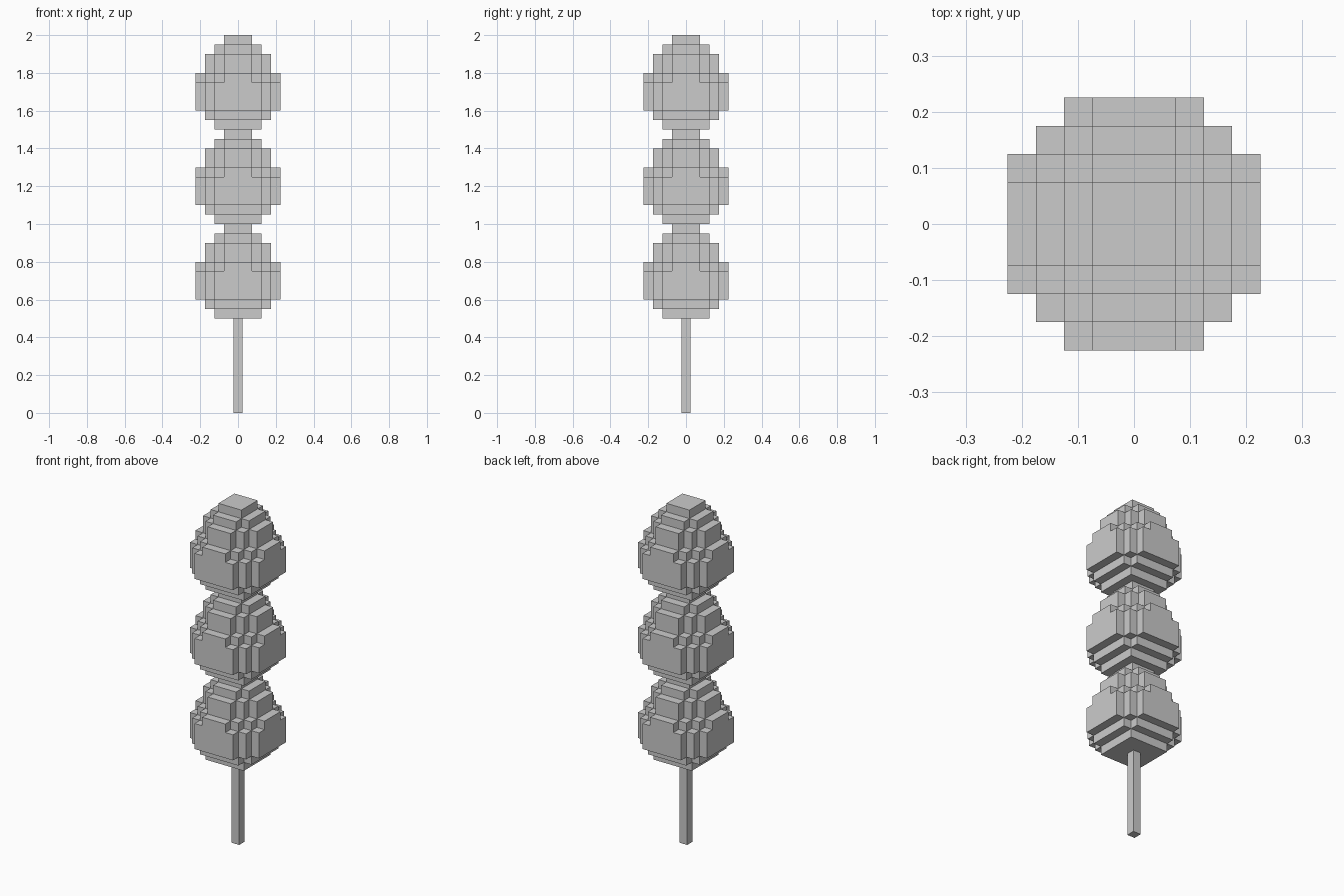
import bpy, bmesh

if "Cube" in bpy.data.objects:
    bpy.data.objects.remove(bpy.data.objects["Cube"])

# Each layer: bottom, top, and the half-sizes (x, y) of its overlapping rectangles
LAYERS = [
    (0.00, 0.05, [(2.5, 2.5)]),
    (0.05, 0.10, [(3.5, 2.5), (2.5, 3.5)]),
    (0.10, 0.25, [(4.5, 2.5), (3.5, 3.5), (2.5, 4.5)]),
    (0.25, 0.30, [(4.5, 1.5), (3.5, 2.5), (2.5, 3.5), (1.5, 4.5)]),
    (0.30, 0.40, [(3.5, 1.5), (2.5, 2.5), (1.5, 3.5)]),
    (0.40, 0.45, [(2.5, 1.5), (1.5, 2.5)]),
    (0.45, 0.50, [(1.5, 1.5)]),
]
U = 0.05  # block size


def blocks(name, layers, z0):
    """Stack block layers into one closed stepped shell."""
    cells = set()
    for lo, hi, rects in layers:
        for k in range(round(lo / U), round(hi / U)):
            for hx, hy in rects:
                for i in range(-int(hx), int(hx) + 1):
                    for j in range(-int(hy), int(hy) + 1):
                        cells.add((i, j, k))
    bm = bmesh.new()
    for c in cells:
        for axis in range(3):
            for s in (-1, 1):
                n = list(c)
                n[axis] += s
                if tuple(n) in cells:
                    continue
                # Outer face of this block
                quad = []
                for a, b in ((-1, -1), (1, -1), (1, 1), (-1, 1)):
                    p = [c[0], c[1], c[2] + 0.5]
                    p[axis] += s / 2
                    p[(axis + 1) % 3] += a * s / 2
                    p[(axis + 2) % 3] += b / 2
                    quad.append(bm.verts.new([v * U for v in p]))
                bm.faces.new(quad)
    bmesh.ops.remove_doubles(bm, verts=bm.verts, dist=0.001)
    # Merge coplanar block faces into large flat panels
    bmesh.ops.dissolve_limit(bm, angle_limit=0.02, verts=bm.verts, edges=bm.edges)
    bmesh.ops.recalc_face_normals(bm, faces=bm.faces)
    mesh = bpy.data.meshes.new(name)
    bm.to_mesh(mesh)
    bm.free()
    ob = bpy.data.objects.new(name, mesh)
    ob.location.z = z0
    bpy.context.collection.objects.link(ob)
    return ob


# Three stepped dumplings on the skewer
for n, z in enumerate((0.5, 1.0, 1.5)):
    blocks(f"dumpling_{n + 1}", LAYERS, z)

# Thin square stick
blocks("stick", [(0.0, 0.5, [(0.5, 0.5)])], 0.0)
